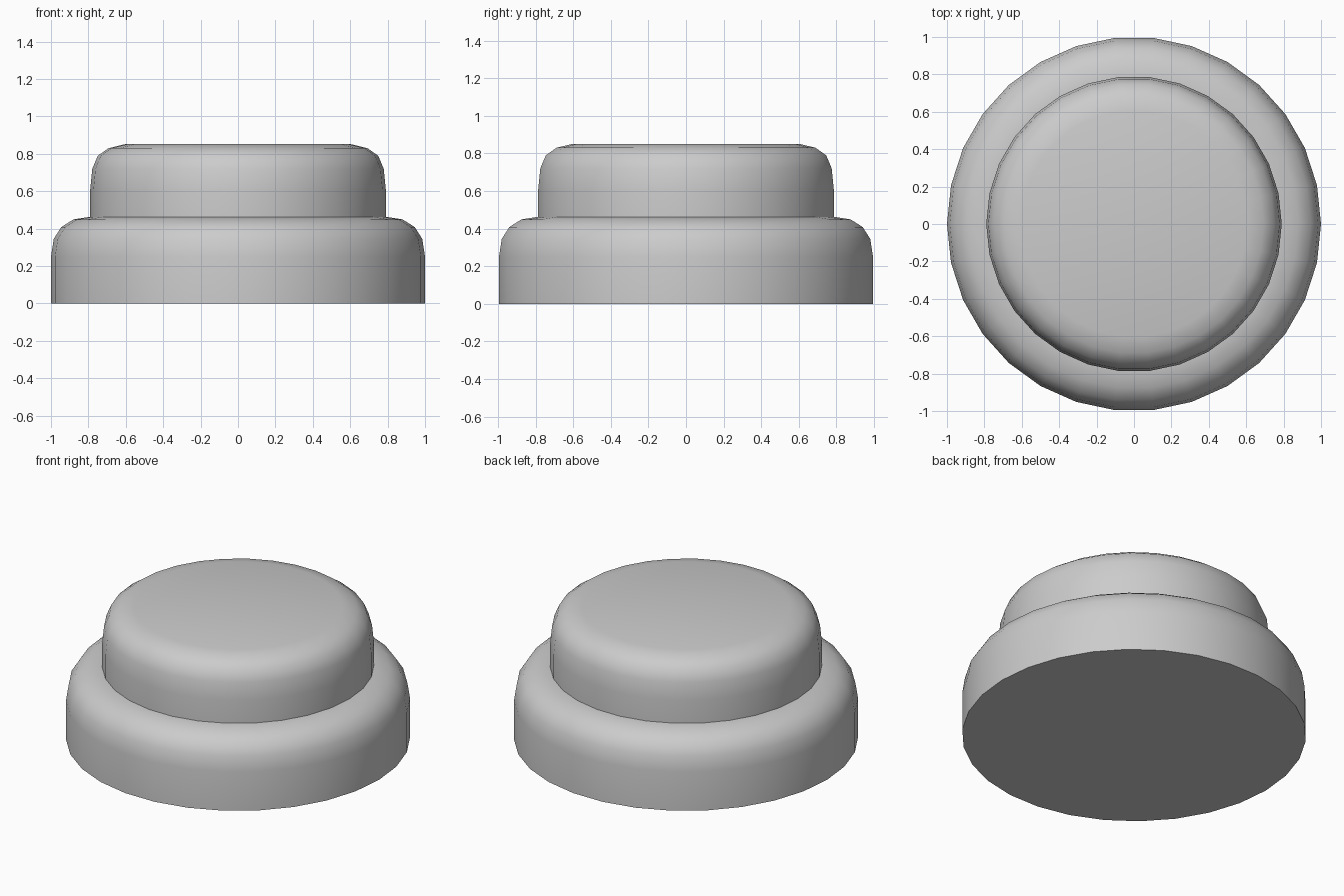
import bpy, bmesh, math

if "Cube" in bpy.data.objects:
    bpy.data.objects.remove(bpy.data.objects["Cube"])

SIDES = 30


def lathe(name, profile, cap_bottom):
    """Revolve an (r, z) profile into a 30-sided smooth part."""
    bm = bmesh.new()
    rings = []
    for r, z in profile:
        rings.append([bm.verts.new((r * math.cos(2 * math.pi * i / SIDES),
                                    r * math.sin(2 * math.pi * i / SIDES), z))
                      for i in range(SIDES)])
    for a, b in zip(rings, rings[1:]):
        for i in range(SIDES):
            j = (i + 1) % SIDES
            bm.faces.new((a[i], a[j], b[j], b[i]))
    bm.faces.new(rings[-1])
    if cap_bottom:
        bm.faces.new(rings[0][::-1])
    mesh = bpy.data.meshes.new(name)
    bm.to_mesh(mesh)
    bm.free()
    obj = bpy.data.objects.new(name, mesh)
    bpy.context.collection.objects.link(obj)
    bpy.ops.object.select_all(action='DESELECT')
    obj.select_set(True)
    bpy.context.view_layer.objects.active = obj
    bpy.ops.object.shade_smooth_by_angle(angle=math.radians(40))
    return obj


# Wide lower disc with rounded shoulder
lathe("base", [(1.0, 0.0), (1.0, 0.25), (0.985, 0.345), (0.945, 0.408),
               (0.88, 0.449), (0.79, 0.463)], True)

# Narrower upper disc with rounded rim
lathe("upper_cap", [(0.79, 0.463), (0.79, 0.61), (0.779, 0.72), (0.75, 0.789),
                    (0.692, 0.83), (0.605, 0.851)], False)
